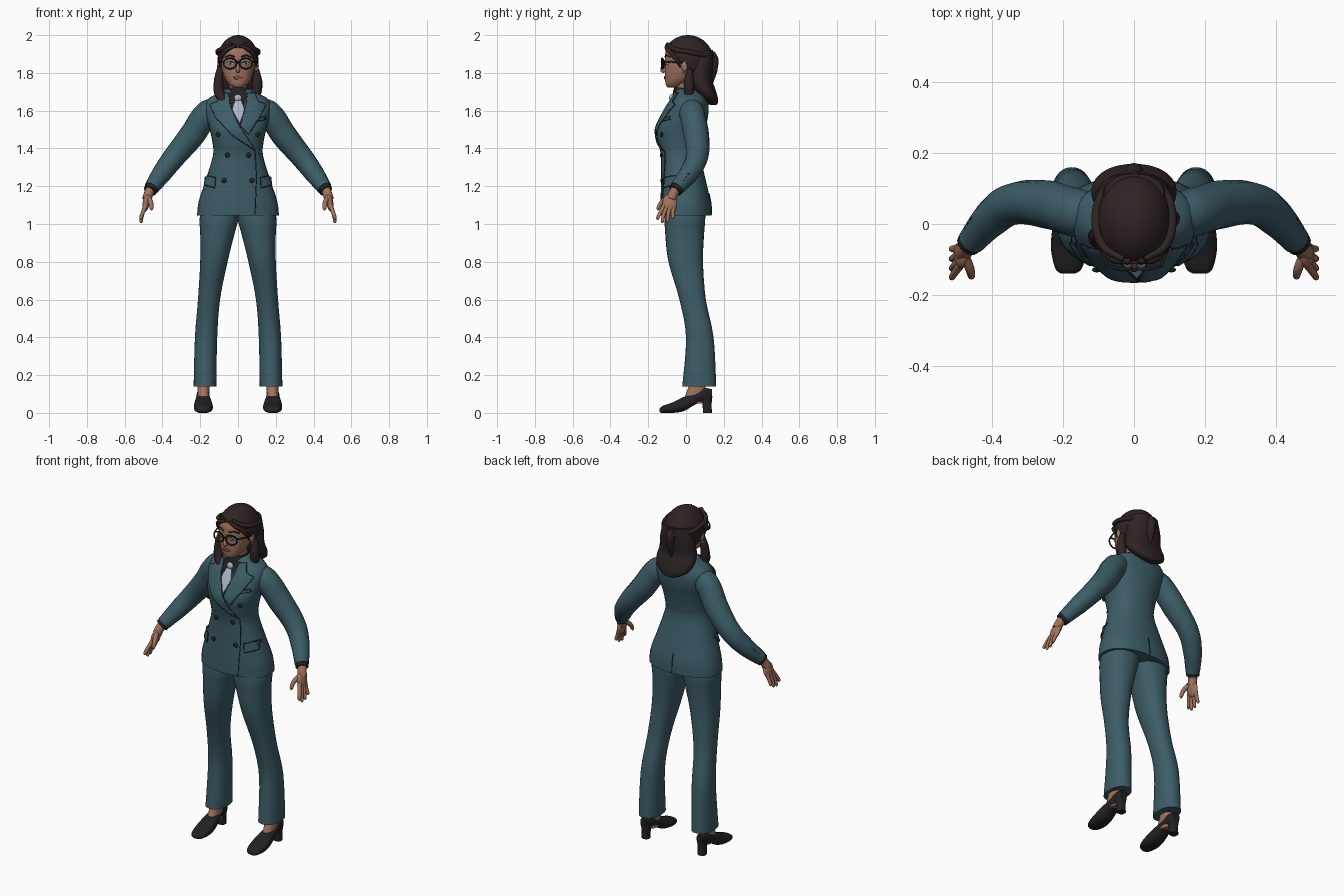
import bpy, bmesh, math
from mathutils import Vector
from mathutils.bvhtree import BVHTree

cube = bpy.data.objects.get("Cube")
if cube:
    bpy.data.objects.remove(cube)


def material(name, r, g, b):
    m = bpy.data.materials.new(name)
    m.use_nodes = True
    m.diffuse_color = (r, g, b, 1)
    bsdf = m.node_tree.nodes["Principled BSDF"]
    bsdf.inputs["Base Color"].default_value = (r, g, b, 1)
    bsdf.inputs["Roughness"].default_value = 0.8
    return m


SUIT = material("teal suit", .046, .108, .135)
SEAM = material("dark teal seam", .014, .03, .038)
HAIR = material("dark brown hair", .028, .017, .017)
SKIN = material("skin", .36, .17, .11)
BLACK = material("soft black", .016, .016, .018)
TIE = material("silver tie", .42, .47, .55)
WHITE = material("eye white", .6, .6, .58)
IRIS = material("blue iris", .08, .25, .35)
LIPS = material("lips", .26, .085, .065)


def finish(name, bm, mat, angle=40):
    bmesh.ops.recalc_face_normals(bm, faces=bm.faces)
    me = bpy.data.meshes.new(name)
    bm.to_mesh(me)
    bm.free()
    ob = bpy.data.objects.new(name, me)
    bpy.context.collection.objects.link(ob)
    me.materials.append(mat)
    bpy.ops.object.select_all(action='DESELECT')
    ob.select_set(True)
    bpy.context.view_layer.objects.active = ob
    bpy.ops.object.shade_smooth_by_angle(angle=math.radians(angle))
    return ob


def smooth(rows, steps=4):
    """Catmull-Rom interpolation between the given cross-sections."""
    out = []
    for i in range(len(rows) - 1):
        a, b, c, d = (rows[max(0, min(len(rows) - 1, i + k))] for k in (-1, 0, 1, 2))
        for s in range(steps):
            t = s / steps
            out.append([q + .5 * t * (r - p + t * (2 * p - 5 * q + 4 * r - w + t * (3 * (q - r) + w - p)))
                        for p, q, r, w in zip(a, b, c, d)])
    return out + [rows[-1]]


def loft(name, rows, mat, power=2.2, axis='z', side=1, n=32):
    """Rows are (position, u0, u1, v0, v1): rounded boxes stacked along an axis."""
    bm = bmesh.new()
    rings = []
    for a, u0, u1, v0, v1 in smooth(rows):
        ring = []
        for k in range(n):
            c, s = math.cos(math.tau * k / n), math.sin(math.tau * k / n)
            u = (u0 + u1) / 2 + (u1 - u0) / 2 * math.copysign(abs(c) ** (2 / power), c)
            v = (v0 + v1) / 2 + (v1 - v0) / 2 * math.copysign(abs(s) ** (2 / power), s)
            ring.append(bm.verts.new((side * u, v, a) if axis == 'z' else (side * u, a, v)))
        rings.append(ring)
    for p, q in zip(rings, rings[1:]):
        for k in range(n):
            bm.faces.new((p[k], p[k - 1], q[k - 1], q[k]))
    bm.faces.new(rings[0])
    bm.faces.new(rings[-1])
    return finish(name, bm, mat)


def sym(rows):
    return [(z, -w, w, f, b) for z, w, f, b in rows]


def tube(name, pts, mat, side=1, kind='BEZIER', cyclic=False):
    """Round tube through (x, y, z, radius) points."""
    cu = bpy.data.curves.new(name, 'CURVE')
    cu.dimensions, cu.bevel_depth, cu.bevel_resolution = '3D', 1, 4
    cu.use_fill_caps, cu.resolution_u = True, 8
    sp = cu.splines.new(kind)
    target = sp.bezier_points if kind == 'BEZIER' else sp.points
    target.add(len(pts) - 1)
    for bp, (x, y, z, r) in zip(target, pts):
        bp.co = (side * x, y, z) if kind == 'BEZIER' else (side * x, y, z, 1)
        bp.radius = r
        if kind == 'BEZIER':
            bp.handle_left_type = bp.handle_right_type = 'AUTO'
    sp.use_cyclic_u = cyclic
    cu.materials.append(mat)
    ob = bpy.data.objects.new(name, cu)
    bpy.context.collection.objects.link(ob)
    return ob


def ball(name, loc, size, mat, rot_y=0):
    bm = bmesh.new()
    bmesh.ops.create_uvsphere(bm, u_segments=24, v_segments=16, radius=1)
    ob = finish(name, bm, mat)
    ob.location, ob.scale, ob.rotation_euler.y = loc, size, rot_y
    return ob


def surface(ob):
    bpy.context.view_layer.update()
    return BVHTree.FromObject(ob, bpy.context.evaluated_depsgraph_get())


def project(tree, x, z, lift, face=-1):
    hit, normal, _, _ = tree.ray_cast(Vector((x, face, z)), Vector((0, -face, 0)))
    if hit is None:
        hit, normal, _, _ = tree.find_nearest(Vector((x, face * .08, z)))
    return hit + normal * lift


def patch(name, tree, pts, mat, lift=.003, grid=.012, side=1):
    """Thin plate cut from a front-view outline and laid on a surface."""
    bm = bmesh.new()
    bm.faces.new([bm.verts.new((side * x, 0, z)) for x, z in pts])
    bmesh.ops.triangulate(bm, faces=bm.faces)
    for axis, normal in ((0, (1, 0, 0)), (2, (0, 0, 1))):
        vals = [v.co[axis] for v in bm.verts]
        for k in range(math.ceil(min(vals) / grid), math.ceil(max(vals) / grid)):
            bmesh.ops.bisect_plane(bm, geom=bm.verts[:] + bm.edges[:] + bm.faces[:],
                                   plane_co=Vector(normal) * k * grid, plane_no=normal)
    for v in bm.verts:
        v.co = project(tree, v.co.x, v.co.z, lift)
    ob = finish(name, bm, mat)
    mod = ob.modifiers.new("thickness", 'SOLIDIFY')
    mod.thickness, mod.offset = .004, 0
    return ob


def seam(name, tree, pts, face=-1, closed=False, lift=.001, side=1, r=.0025, mat=SEAM):
    line, ends = [], pts[1:] + pts[:1] if closed else pts[1:]
    for (x, z), (x2, z2) in zip(pts, ends):
        for k in range(8):
            t = k / 8
            line.append(project(tree, side * (x + (x2 - x) * t), z + (z2 - z) * t, lift, face))
    if not closed:
        line.append(project(tree, side * pts[-1][0], pts[-1][1], lift, face))
    return tube(name, [(*p, r) for p in line], mat, kind='POLY', cyclic=closed)


def oval(x, z, w, h):
    return [(x + w * math.cos(k * math.tau / 16), z + h * math.sin(k * math.tau / 16)) for k in range(16)]


# Jacket body
jacket = loft("jacket", sym([
    (1.045, .217, -.135, .135), (1.12, .208, -.135, .13), (1.23, .172, -.132, .105), (1.36, .133, -.133, .078),
    (1.43, .135, -.148, .085), (1.5, .15, -.157, .1), (1.56, .166, -.132, .115), (1.62, .175, -.1, .12),
    (1.665, .155, -.07, .11), (1.695, .1, -.058, .09), (1.715, .066, -.045, .07)]), SUIT, 2.3)
tree = surface(jacket)

# Shirt, tie, lapels and front edge
patch("shirt", tree, [(-.05, 1.695), (.05, 1.695), (.045, 1.62), (.008, 1.515), (-.045, 1.62)], BLACK, .002)
patch("tie", tree, [(-.016, 1.65), (.016, 1.65), (.036, 1.6), (.008, 1.53), (-.03, 1.6)], TIE, .006)
ball("tie_knot", (0, -.075, 1.667), (.02, .014, .02), TIE)
right_lapel = [(-.05, 1.69), (-.085, 1.69), (-.105, 1.645), (-.145, 1.63), (-.115, 1.56), (-.03, 1.47),
               (.09, 1.39), (0, 1.53), (-.04, 1.62)]
left_lapel = [(.05, 1.69), (.085, 1.69), (.105, 1.645), (.145, 1.63), (.11, 1.56), (.055, 1.475),
              (.012, 1.52), (.04, 1.62)]
for name, pts in (("right_lapel", right_lapel), ("left_lapel", left_lapel)):
    patch(name, tree, pts, SUIT, .007)
    seam(name + "_edge", tree, pts, closed=True, lift=.007)
seam("front_edge", tree, [(.09, 1.39), (.098, 1.25), (.09, 1.05)])
seam("back_seam", tree, [(0, 1.16), (0, 1.05)], 1)

# Pockets and buttons
flap = [(.115, 1.245), (.165, 1.255), (.172, 1.205), (.12, 1.19)]
for s, word in ((1, "left"), (-1, "right")):
    patch(word + "_pocket_flap", tree, flap, SUIT, .007, side=s)
    seam(word + "_pocket_edge", tree, flap, closed=True, lift=.008, side=s)
    for x, z in ((.103, 1.475), (.055, 1.365), (.073, 1.23)):
        p = project(tree, s * x, z, .004)
        ball(word + "_jacket_button", p, (.013, .007, .013), BLACK)
breast = [(.085, 1.555), (.14, 1.568), (.142, 1.553), (.087, 1.54)]
patch("breast_pocket", tree, breast, SUIT, .004)
seam("breast_pocket_edge", tree, breast, closed=True, lift=.005)

# Neck and shirt collar
loft("neck", sym([(1.62, .055, -.045, .055), (1.7, .048, -.048, .05), (1.8, .052, -.06, .055)]), SKIN)
loft("shirt_collar", sym([(1.66, .072, -.072, .07), (1.7, .06, -.064, .065), (1.722, .054, -.056, .06)]), BLACK)

# Head
head = loft("head", sym([
    (1.722, .022, -.095, -.05), (1.735, .043, -.106, -.02), (1.765, .066, -.111, .03), (1.81, .083, -.112, .07),
    (1.86, .09, -.113, .09), (1.92, .088, -.106, .09), (1.96, .068, -.08, .075), (1.985, .035, -.045, .05)]), SKIN)
face = surface(head)
tube("nose", [(0, -.108, 1.865, .007), (0, -.119, 1.835, .009), (0, -.124, 1.815, .012), (0, -.112, 1.804, .008)], SKIN)
patch("mouth", face, [(-.027, 1.776), (-.01, 1.783), (.01, 1.783), (.027, 1.776), (.012, 1.767), (-.012, 1.767)], LIPS)

# Hair cap, trimmed along the hairline
bm = bmesh.new()
bmesh.ops.create_uvsphere(bm, u_segments=40, v_segments=28, radius=1)
for v in bm.verts:
    v.co = Vector((v.co.x * .108, v.co.y * .135 + .01, v.co.z * .132 + 1.868))
bmesh.ops.bisect_plane(bm, geom=bm.verts[:] + bm.edges[:] + bm.faces[:], plane_co=(0, -.104, 1.935),
                       plane_no=(0, .135, .134), clear_inner=True)
cap = finish("hair_cap", bm, HAIR)
cap.modifiers.new("thickness", 'SOLIDIFY').thickness = .01
loft("back_hair", sym([
    (1.92, .085, .02, .142), (1.84, .103, .015, .146), (1.77, .113, .01, .138), (1.715, .12, .035, .155),
    (1.67, .1, .075, .168), (1.64, .055, .11, .168), (1.63, .02, .13, .16)]), HAIR)
tube("front_lock", [(-.095, -.02, 1.84, .012), (-.102, -.03, 1.77, .024), (-.1, -.04, 1.7, .028),
                    (-.075, -.06, 1.65, .022), (-.05, -.075, 1.62, .005)], HAIR)
tube("left_lock", [(.098, .02, 1.82, .014), (.102, .015, 1.75, .028), (.096, .015, 1.69, .026), (.07, 0, 1.65, .006)], HAIR)
tube("half_up_tail", [(0, .135, 1.91, .016), (0, .146, 1.87, .026), (.003, .142, 1.81, .024), (0, .14, 1.75, .006)], HAIR)

for s, word in ((1, "left"), (-1, "right")):
    # Hair framing the face
    tube(word + "_hair_twist", [(.03, -.1, 1.955, .008), (.088, -.06, 1.925, .013), (.107, .01, 1.912, .013),
                                (.085, .09, 1.895, .013), (.01, .145, 1.88, .013)], HAIR, s)
    tube(word + "_temple_hair", [(.01, -.105, 1.945, .007), (.055, -.098, 1.925, .013), (.09, -.058, 1.88, .012),
                                 (.096, -.03, 1.83, .004)], HAIR, s)
    # Eyes, brows, ears and glasses
    patch(word + "_eye", face, oval(.04, 1.85, .018, .009), WHITE, .001, side=s)
    patch(word + "_iris", face, oval(.039, 1.85, .008, .008), IRIS, .003, side=s)
    patch(word + "_pupil", face, oval(.039, 1.85, .004, .004), BLACK, .005, side=s)
    seam(word + "_eyelid", face, [(.02, 1.852), (.04, 1.861), (.059, 1.853)], side=s, mat=BLACK)
    seam(word + "_brow", face, [(.017, 1.885), (.045, 1.894), (.068, 1.883)], side=s, r=.004, mat=HAIR)
    ball(word + "_ear", (s * .098, -.008, 1.837), (.012, .018, .03), SKIN)
    ball(word + "_earring", (s * .104, -.01, 1.803), (.005, .005, .006), TIE)
    rim = [(x, -.127 + .25 * max(0, x - .04), z, .0042) for x, z in oval(.042, 1.85, .034, .028)]
    tube(word + "_glasses_rim", rim, BLACK, s, cyclic=True)
    tube(word + "_glasses_arm", [(.075, -.118, 1.86, .004), (.097, -.06, 1.857, .004), (.104, .0, 1.852, .004)], BLACK, s)

    # Sleeve, cuff and sleeve buttons
    tube(word + "_sleeve", [(.12, .03, 1.61, .06), (.16, .032, 1.587, .069), (.245, .055, 1.468, .068),
                            (.345, .055, 1.345, .059), (.4, .018, 1.272, .053), (.458, -.048, 1.19, .04)], SUIT, s)
    tube(word + "_cuff", [(.45, -.039, 1.2, .039), (.467, -.058, 1.176, .036)], BLACK, s)
    for k in range(3):
        ball(word + "_sleeve_button", (s * (.455 + .008 * k), .013 - .013 * k, 1.262 - .016 * k), (.008, .008, .008), BLACK)

    # Hand
    tube(word + "_wrist", [(.46, -.05, 1.19, .026), (.475, -.07, 1.155, .025), (.482, -.08, 1.13, .026)], SKIN, s)
    ball(word + "_palm", (s * .486, -.086, 1.112), (.019, .039, .048), SKIN, -s * .2)
    for k, (y, tip_y, tip_z) in enumerate(((-.114, -.15, 1.022), (-.097, -.125, 1.004), (-.079, -.098, 1.008), (-.062, -.07, 1.026))):
        tube(word + "_finger", [(.488, y, 1.1, .012), (.504, (y + tip_y) / 2 - .004, 1.06, .0105),
                                (.513, tip_y, tip_z + .008, .009), (.513, tip_y, tip_z, .003)], SKIN, s)
    tube(word + "_thumb", [(.475, -.095, 1.14, .014), (.462, -.128, 1.115, .013), (.458, -.147, 1.082, .01),
                           (.458, -.149, 1.072, .003)], SKIN, s)

    # Trouser leg
    loft(word + "_trouser_leg", [
        (1.15, -.005, .18, -.1, .1), (1.03, -.002, .203, -.112, .102), (.95, .018, .2, -.11, .096),
        (.8, .055, .2, -.093, .09), (.6, .095, .212, -.035, .105), (.4, .11, .228, 0, .146),
        (.14, .115, .235, -.02, .16)], SUIT, side=s)

    # Ankle and heeled shoe
    loft(word + "_ankle", [(.05, .15, .215, -.035, .1), (.1, .152, .214, .0, .1), (.2, .15, .215, .03, .11)], SKIN, side=s)
    loft(word + "_shoe", [
        (-.14, .168, .205, .004, .022), (-.125, .147, .222, 0, .036), (-.07, .133, .234, 0, .056),
        (-.01, .138, .23, .01, .085), (.05, .148, .222, .045, .105), (.1, .155, .217, .062, .13),
        (.138, .167, .207, .07, .125)], BLACK, 2.4, 'y', s)
    loft(word + "_shoe_heel", [(0, .163, .21, .09, .137), (.05, .163, .21, .086, .136), (.09, .155, .217, .07, .14)],
         BLACK, 2.6, side=s)
tube("glasses_bridge", [(-.01, -.127, 1.855, .004), (0, -.13, 1.858, .004), (.01, -.127, 1.855, .004)], BLACK)
